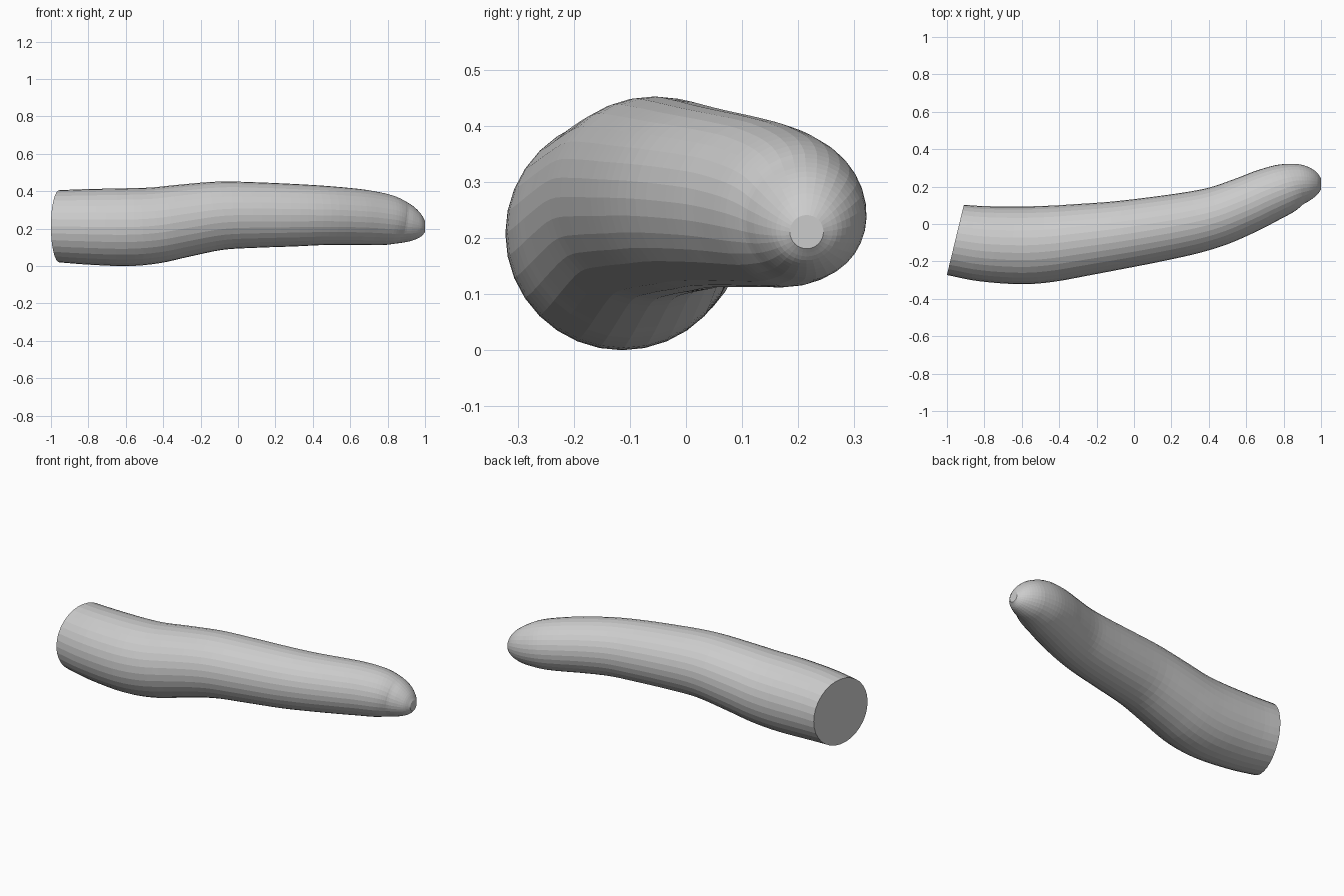
import bpy, bmesh, math
from mathutils import Vector

if "Cube" in bpy.data.objects:
    bpy.data.objects.remove(bpy.data.objects["Cube"])

SIDES = 32
STEPS = 4

# Centre line stations: x, y, z, radius
STATIONS = [Vector(s) for s in (
    (-0.955, -0.085, 0.213, 0.193), (-0.80, -0.106, 0.210, 0.202),
    (-0.60, -0.114, 0.208, 0.208), (-0.45, -0.106, 0.217, 0.204),
    (-0.30, -0.088, 0.241, 0.195), (-0.10, -0.062, 0.269, 0.183),
    (0.10, -0.031, 0.273, 0.175), (0.30, 0.005, 0.272, 0.167),
    (0.45, 0.043, 0.271, 0.159), (0.60, 0.102, 0.265, 0.152),
    (0.70, 0.147, 0.258, 0.146), (0.80, 0.187, 0.247, 0.135),
    (0.87, 0.208, 0.236, 0.116), (0.93, 0.214, 0.226, 0.093),
    (0.975, 0.215, 0.217, 0.063), (1.0, 0.215, 0.211, 0.030))]


def smooth_path(pts, steps):
    """Catmull-Rom curve through all stations, radius included."""
    p = [2 * pts[0] - pts[1]] + pts + [2 * pts[-1] - pts[-2]]
    out = []
    for i in range(1, len(p) - 2):
        a, b, c, d = p[i - 1:i + 3]
        for k in range(steps):
            t = k / steps
            out.append(0.5 * (2 * b + (c - a) * t + (2 * a - 5 * b + 4 * c - d) * t ** 2
                              + (3 * b - a - 3 * c + d) * t ** 3))
    return out + [pts[-1].copy()]


path = smooth_path(STATIONS, STEPS)
centres = [p.to_3d() for p in path]
bm = bmesh.new()
rings = []
for i, c in enumerate(centres):
    tangent = (centres[min(i + 1, len(path) - 1)] - centres[max(i - 1, 0)]).normalized()
    if i < STEPS:                      # slanted cut at the wide end
        tangent = tangent.lerp(Vector((0.97, -0.235, 0)), 1 - i / STEPS).normalized()
    if c.x > 0.87:                     # the tip turns to face +x
        tangent = tangent.lerp(Vector((1, 0, 0)), (c.x - 0.87) / 0.13).normalized()
    side = Vector((0, 0, 1)).cross(tangent).normalized()
    up = tangent.cross(side)
    r = path[i].w
    rings.append([bm.verts.new(c + r * (math.cos(a) * side + math.sin(a) * up))
                  for a in (2 * math.pi * k / SIDES for k in range(SIDES))])

# Skin between the rings, then both flat ends
for a, b in zip(rings, rings[1:]):
    for k in range(SIDES):
        n = (k + 1) % SIDES
        bm.faces.new((a[k], a[n], b[n], b[k]))
bm.faces.new(rings[0])
bm.faces.new(rings[-1])
bmesh.ops.recalc_face_normals(bm, faces=bm.faces[:])

# Rest the body on the ground
low = min(v.co.z for v in bm.verts)
bmesh.ops.translate(bm, verts=bm.verts[:], vec=(0, 0, -low))

mesh = bpy.data.meshes.new("curved_body")
bm.to_mesh(mesh)
bm.free()
grey = bpy.data.materials.new("light grey")
grey.diffuse_color = (0.6, 0.6, 0.6, 1)
grey.use_nodes = True
grey.node_tree.nodes["Principled BSDF"].inputs["Base Color"].default_value = grey.diffuse_color
mesh.materials.append(grey)
body = bpy.data.objects.new("curved_body", mesh)
bpy.context.collection.objects.link(body)
